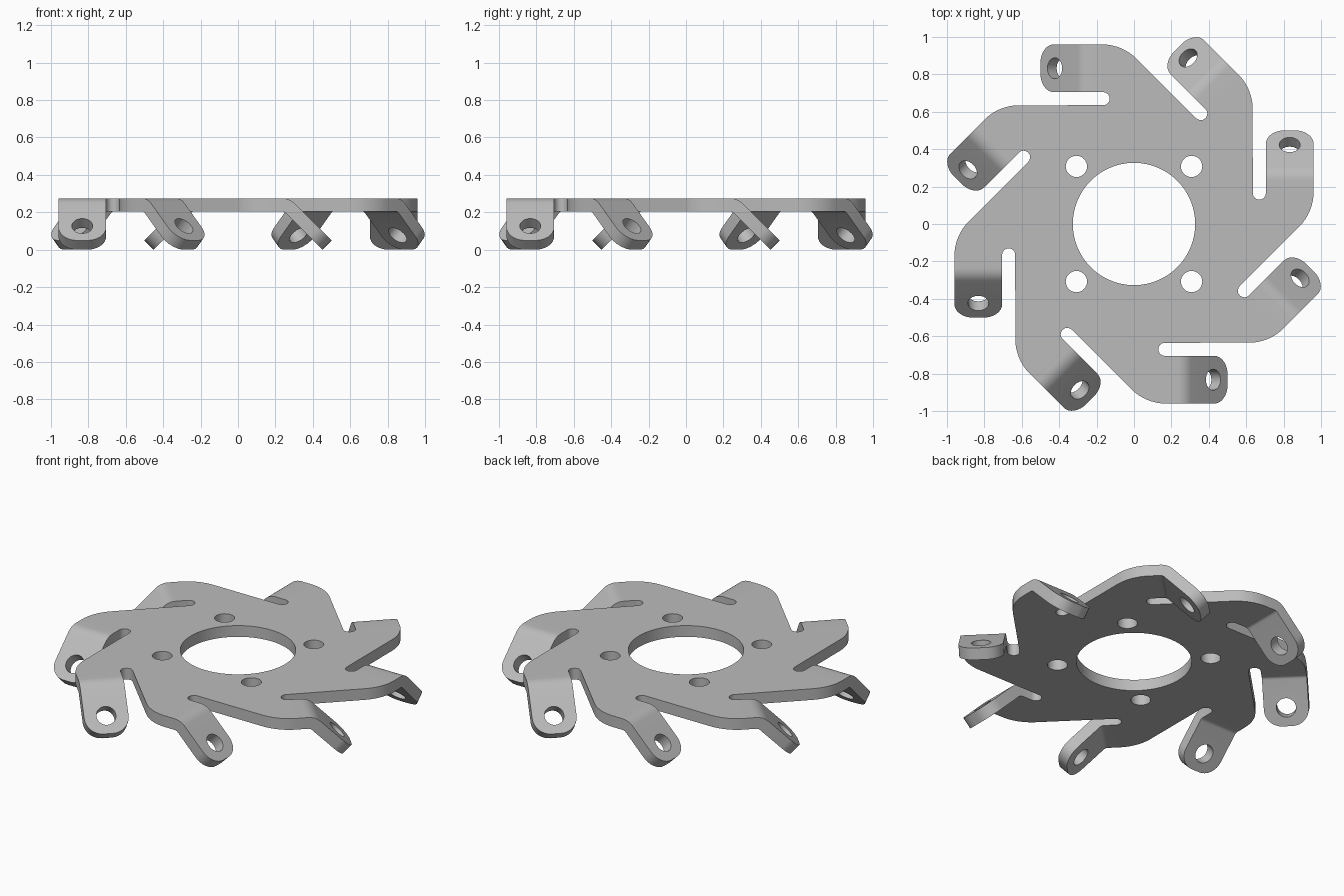
import bpy, bmesh, math
from mathutils import Matrix

if "Cube" in bpy.data.objects:
    bpy.data.objects.remove(bpy.data.objects["Cube"])

TOP, THICK = 0.275, 0.07
X_IN, X_OUT, X_SLOT = 0.705, 0.96, 0.635     # tab sides and inner slot wall
BEND_Y, BEND_R, BEND = 0.234, 0.10, math.pi / 4
TAB_LEN, TIP_R = 0.277, 0.10                 # sloped length, tip corner radius

bm = bmesh.new()


def arc(cx, cy, r, a0, a1, n):
    """Points on an arc, angles in degrees."""
    return [(cx + r * math.cos(math.radians(a0 + (a1 - a0) * i / n)),
             cy + r * math.sin(math.radians(a0 + (a1 - a0) * i / n)))
            for i in range(n + 1)]


def edges_of(verts):
    """Closed loop of edges, reusing those that exist."""
    out = []
    for a, b in zip(verts, verts[1:] + verts[:1]):
        out.append(bm.edges.get((a, b)) or bm.edges.new((a, b)))
    return out


def fill(*loops):
    edges = [e for loop in loops for e in edges_of(loop)]
    bmesh.ops.triangle_fill(bm, use_beauty=True, edges=edges, normal=(0, 0, 1))


def flat(points, rot):
    return [bm.verts.new(rot @ Matrix.Translation((x, y, TOP)).translation)
            for x, y in points]


def slope(points, rot):
    """Points (x, distance past the bend) placed on the sloped tab."""
    y0 = BEND_Y + BEND_R * math.sin(BEND)
    z0 = TOP - BEND_R * (1 - math.cos(BEND))
    return [bm.verts.new(rot @ Matrix.Translation(
        (x, y0 + t * math.cos(BEND), z0 - t * math.sin(BEND))).translation)
        for x, t in points]


# Plate outline: rounded shoulder, tab root and slot, eight times round
outline, roots = [], []
for k in range(8):
    rot = Matrix.Rotation(k * math.pi / 4, 4, 'Z')
    shoulder = flat(arc(X_OUT - 0.26, 0.17, 0.26, -45, 0, 8), rot)
    root = flat([(X_OUT, BEND_Y), (X_IN, BEND_Y)], rot)
    slot = flat(arc((X_IN + X_SLOT) / 2, 0.165, (X_IN - X_SLOT) / 2, 0, -180, 12), rot)
    outline += shoulder + root + slot
    roots.append((rot, root))

# Centre bore and four bolt holes
still = Matrix.Identity(4)
holes = [flat(arc(0, 0, 0.327, 0, 360, 64)[:-1], still)]
for sx in (-1, 1):
    for sy in (-1, 1):
        holes.append(flat(arc(sx * 0.308, sy * 0.308, 0.057, 0, 360, 28)[:-1], still))
fill(outline, *holes)

# Bent tabs with rounded tips and a hole each
for rot, row in roots:
    steps = 6
    for i in range(1, steps + 1):
        a = BEND * i / steps
        y = BEND_Y + BEND_R * math.sin(a)
        z = TOP - BEND_R * (1 - math.cos(a))
        new = [bm.verts.new(rot @ Matrix.Translation((x, y, z)).translation)
               for x in (X_OUT, X_IN)]
        bm.faces.new((row[0], new[0], new[1], row[1]))
        row = new
    t = TAB_LEN - TIP_R
    tip = slope(arc(X_OUT - TIP_R, t, TIP_R, 0, 90, 8)
                + arc(X_IN + TIP_R, t, TIP_R, 90, 180, 8), rot)
    eye = slope(arc((X_IN + X_OUT) / 2, 0.168, 0.056, 0, 360, 28)[:-1], rot)
    fill([row[1], row[0]] + tip, eye)

bm.normal_update()
bmesh.ops.reverse_faces(bm, faces=[f for f in bm.faces if f.normal.z < 0])

mesh = bpy.data.meshes.new("bracket_plate")
bm.to_mesh(mesh)
bm.free()
plate = bpy.data.objects.new("bracket_plate", mesh)
bpy.context.collection.objects.link(plate)

grey = bpy.data.materials.new("plain grey")
grey.diffuse_color = (0.50, 0.50, 0.50, 1)
grey.use_nodes = True
grey.node_tree.nodes["Principled BSDF"].inputs["Base Color"].default_value = grey.diffuse_color
mesh.materials.append(grey)

# Sheet thickness, downwards from the top surface
mod = plate.modifiers.new("thickness", 'SOLIDIFY')
mod.thickness = THICK
mod.offset = -1
mod.use_even_offset = True
bpy.context.view_layer.objects.active = plate
plate.select_set(True)
bpy.ops.object.modifier_apply(modifier=mod.name)
bpy.ops.object.shade_smooth_by_angle(angle=math.radians(30))
